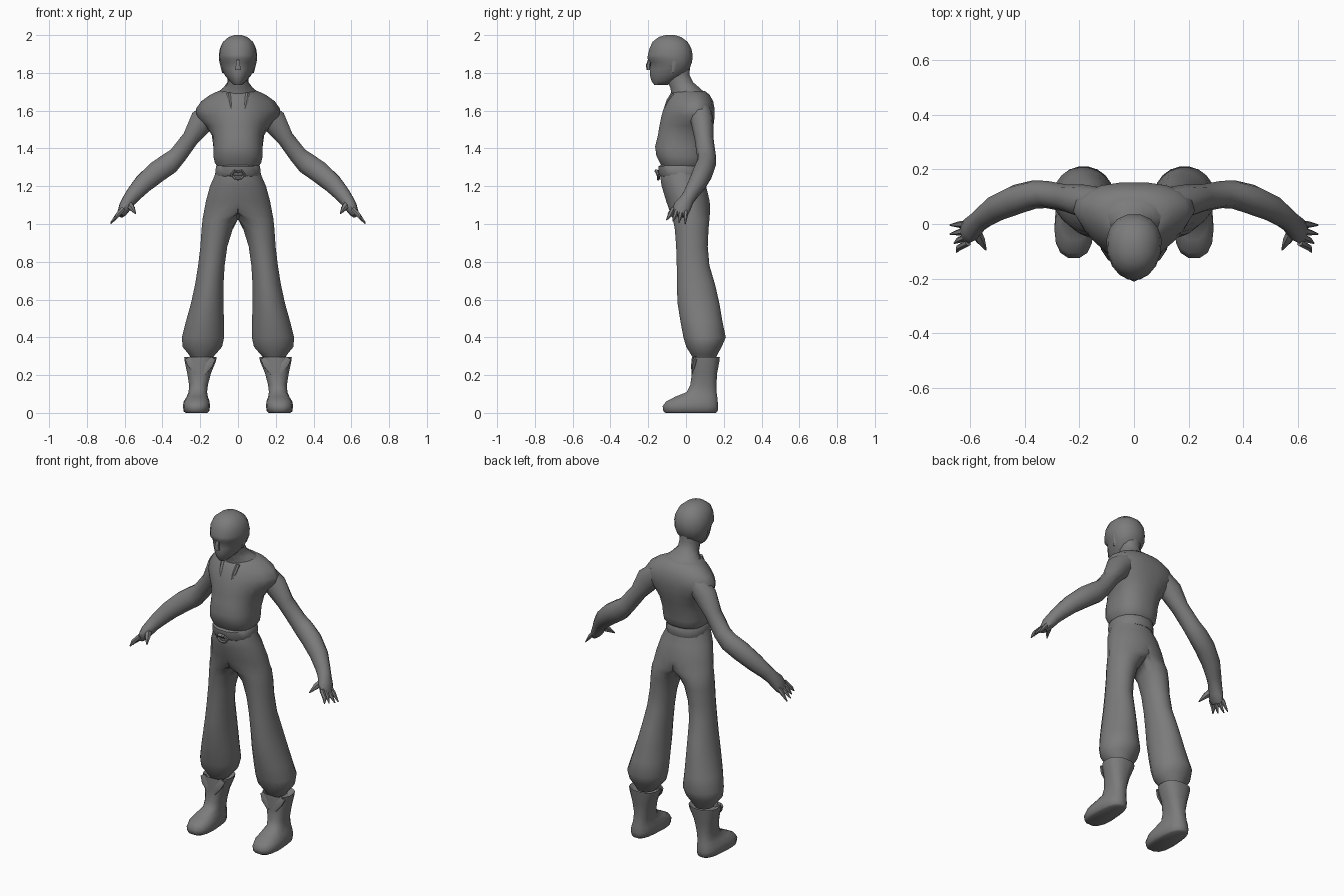
import bpy, bmesh, math
from mathutils import Vector

grey = bpy.data.materials.new("dark_grey")
grey.diffuse_color = (.2, .2, .2, 1)


def skin(name, rings, mirror=False, clip=False):
    """Join rings of points into a closed tube, optionally mirrored over x."""
    bm = bmesh.new()
    rows = [[bm.verts.new(p) for p in ring] for ring in rings]
    n = len(rows[0])
    for a, b in zip(rows, rows[1:]):
        for i in range(n):
            j = (i + 1) % n
            bm.faces.new((a[i], a[j], b[j], b[i]))
    bm.faces.new(rows[0])
    bm.faces.new(rows[-1])
    bmesh.ops.recalc_face_normals(bm, faces=bm.faces)
    if clip:
        inner = [f for f in bm.faces if all(v.co.x < 1e-4 for v in f.verts)]
        bmesh.ops.delete(bm, geom=inner, context='FACES')
    me = bpy.data.meshes.new(name)
    bm.to_mesh(me)
    bm.free()
    me.materials.append(grey)
    ob = bpy.data.objects.new(name, me)
    bpy.context.collection.objects.link(ob)
    if mirror:
        ob.modifiers.new("Mirror", 'MIRROR')
    return ob


def stack(name, rows, n=16, power=2.2, mirror=False, clip=False):
    """Horizontal rings: (z, x0, x1, y0, y1, taper); taper > 0 narrows the front."""
    rings = []
    for z, x0, x1, y0, y1, t in rows:
        ring = []
        for i in range(n):
            a = 2 * math.pi * (i + 0.5) / n
            c, s = math.cos(a), math.sin(a)
            u = math.copysign(abs(c) ** (2 / power), c)
            v = math.copysign(abs(s) ** (2 / power), s)
            x = (x0 + x1) / 2 + u * (x1 - x0) / 2 * (1 + t * min(v, 0.3))
            if clip:
                x = max(x, 0)
            ring.append((x, (y0 + y1) / 2 + v * (y1 - y0) / 2, z))
        rings.append(ring)
    return skin(name, rings, mirror, clip)


def limb(name, pts, n=8, mirror=True):
    """Tube along a path: (x, y, z, radius front-back, radius across)."""
    cs = [Vector(p[:3]) for p in pts]
    rings = []
    for k, p in enumerate(pts):
        t = (cs[min(k + 1, len(cs) - 1)] - cs[max(k - 1, 0)]).normalized()
        ref = Vector((0, 1, 0)) if abs(t.y) < 0.9 else Vector((1, 0, 0))
        u = (ref - t * ref.dot(t)).normalized()
        v = t.cross(u)
        rings.append([cs[k] + u * p[3] * math.cos(2 * math.pi * i / n)
                      + v * p[4] * math.sin(2 * math.pi * i / n) for i in range(n)])
    return skin(name, rings, mirror)


def sym(rows):
    return [(z, -w, w, y0, y1, t) for z, w, y0, y1, t in rows]


# Head and neck
stack("head", sym([
    (2.0, .02, -.11, -.06, 0), (1.99, .05, -.145, -.025, 0), (1.965, .08, -.178, .01, 0),
    (1.93, .096, -.195, .03, .05), (1.895, .101, -.204, .037, .1), (1.875, .1, -.206, .036, .12),
    (1.855, .096, -.188, .033, .18), (1.82, .084, -.194, .02, .25), (1.785, .066, -.192, -.01, .25),
    (1.755, .042, -.183, -.06, .2), (1.735, .02, -.167, -.1, 0)]))
stack("neck", sym([
    (1.86, .055, -.09, .025, 0), (1.79, .056, -.1, .02, 0), (1.75, .056, -.1, .04, .1),
    (1.72, .075, -.085, .075, .3), (1.685, .115, -.08, .115, .4)]), n=12)
limb("nose", [(0, -.19, 1.88, .008, .008), (0, -.2, 1.84, .012, .013),
              (0, -.199, 1.815, .01, .018)], 6, False)
limb("ear", [(.09, -.065, 1.885, .012, .005), (.092, -.06, 1.86, .018, .008),
             (.08, -.07, 1.80, .008, .005)], 6)

# Sleeveless top with broad tapering shoulders and a loose hem
stack("shirt", sym([
    (1.705, .095, -.065, .1, .35), (1.685, .135, -.085, .125, .4), (1.65, .18, -.105, .145, .42),
    (1.61, .206, -.12, .153, .42), (1.57, .203, -.132, .153, .4), (1.52, .163, -.142, .147, .25),
    (1.47, .137, -.15, .135, .1), (1.41, .131, -.165, .12, .03), (1.36, .132, -.158, .11, 0),
    (1.325, .124, -.14, .105, 0), (1.305, .112, -.13, .09, 0)]), n=20, power=2.45)
limb("lapel", [(.05, -.068, 1.69, .012, .012), (.046, -.093, 1.65, .012, .012),
               (.036, -.112, 1.61, .005, .006)], 6)

# Sash with front knot
stack("sash", sym([
    (1.315, .11, -.13, .085, 0), (1.305, .119, -.148, .093, 0),
    (1.265, .122, -.148, .095, 0), (1.25, .118, -.135, .09, 0)]))
limb("knot_loop", [(0, -.148, 1.275, .012, .008), (.018, -.158, 1.28, .01, .01),
                   (.034, -.148, 1.262, .008, .008), (.018, -.145, 1.242, .008, .008),
                   (0, -.147, 1.238, .008, .008)], 6)

# Baggy trousers, half built from waist to gathered ankle and mirrored
stack("trousers", [
    (1.30, -.112, .112, -.13, .08, 0), (1.25, -.128, .128, -.138, .088, 0),
    (1.20, -.15, .15, -.13, .108, 0), (1.12, -.172, .172, -.106, .127, 0),
    (1.06, -.13, .183, -.085, .128, 0), (1.025, -.02, .189, -.07, .125, 0),
    (.97, .028, .194, -.06, .12, 0), (.88, .056, .2, -.053, .116, 0),
    (.78, .07, .212, -.05, .125, 0), (.68, .076, .228, -.05, .155, 0),
    (.58, .076, .25, -.046, .178, 0), (.48, .073, .278, -.03, .195, 0),
    (.40, .072, .298, -.015, .212, 0), (.35, .083, .295, .0, .19, 0),
    (.31, .118, .262, .025, .168, 0), (.285, .14, .245, .04, .155, 0)],
    n=20, power=2.0, mirror=True, clip=True)

# Boots with flared cuffs
stack("boot", [
    (.265, .14, .255, .045, .16, 0), (.295, .112, .286, .03, .18, 0),
    (.275, .115, .284, .028, .178, 0), (.21, .142, .27, .03, .166, 0),
    (.15, .158, .26, .022, .162, 0), (.11, .163, .262, .002, .163, 0),
    (.085, .16, .272, -.06, .167, -.1), (.06, .152, .286, -.108, .17, -.15),
    (.035, .15, .29, -.126, .172, -.15), (.008, .154, .286, -.122, .17, -.15),
    (0, .165, .275, -.11, .16, -.15)], power=2.5, mirror=True)
for side in (-1, 1):
    x = .2 + side * .045
    limb("cuff_flap", [(x + side * .02, .05, .29, .012, .02), (x, .04, .255, .014, .024),
                       (x - side * .025, .034, .2, .004, .005)], 6)

# Arms: upper arm, elbow, forearm, wrist and flat palm
limb("arm", [
    (.13, .075, 1.60, .06, .06), (.19, .085, 1.545, .06, .07), (.25, .095, 1.455, .05, .047),
    (.32, .108, 1.362, .05, .05), (.365, .108, 1.32, .052, .06), (.43, .09, 1.275, .055, .06),
    (.50, .06, 1.215, .05, .053), (.55, .025, 1.16, .04, .044), (.575, .005, 1.128, .038, .038),
    (.596, -.018, 1.095, .048, .034), (.613, -.03, 1.062, .044, .026),
    (.622, -.035, 1.045, .035, .016)], n=10)

# Four fingers and a thumb
for k in range(4):
    y0, y1 = .0 - .023 * k, -.004 - .033 * k
    x1 = .674 - .008 * k * (k > 1)
    limb("finger", [(.608, y0, 1.08, .013, .014), (.64, (y0 + y1) / 2, 1.045, .012, .013),
                    (x1, y1, 1.0 + .007 * k, .003, .003)], 6)
limb("thumb", [(.583, -.02, 1.11, .02, .022), (.562, -.06, 1.085, .017, .017),
               (.542, -.095, 1.055, .003, .003)], 6)

# Smooth shading with crisp edges
for ob in bpy.context.collection.objects:
    ob.select_set(True)
    bpy.context.view_layer.objects.active = ob
bpy.ops.object.shade_smooth_by_angle(angle=math.radians(50))
